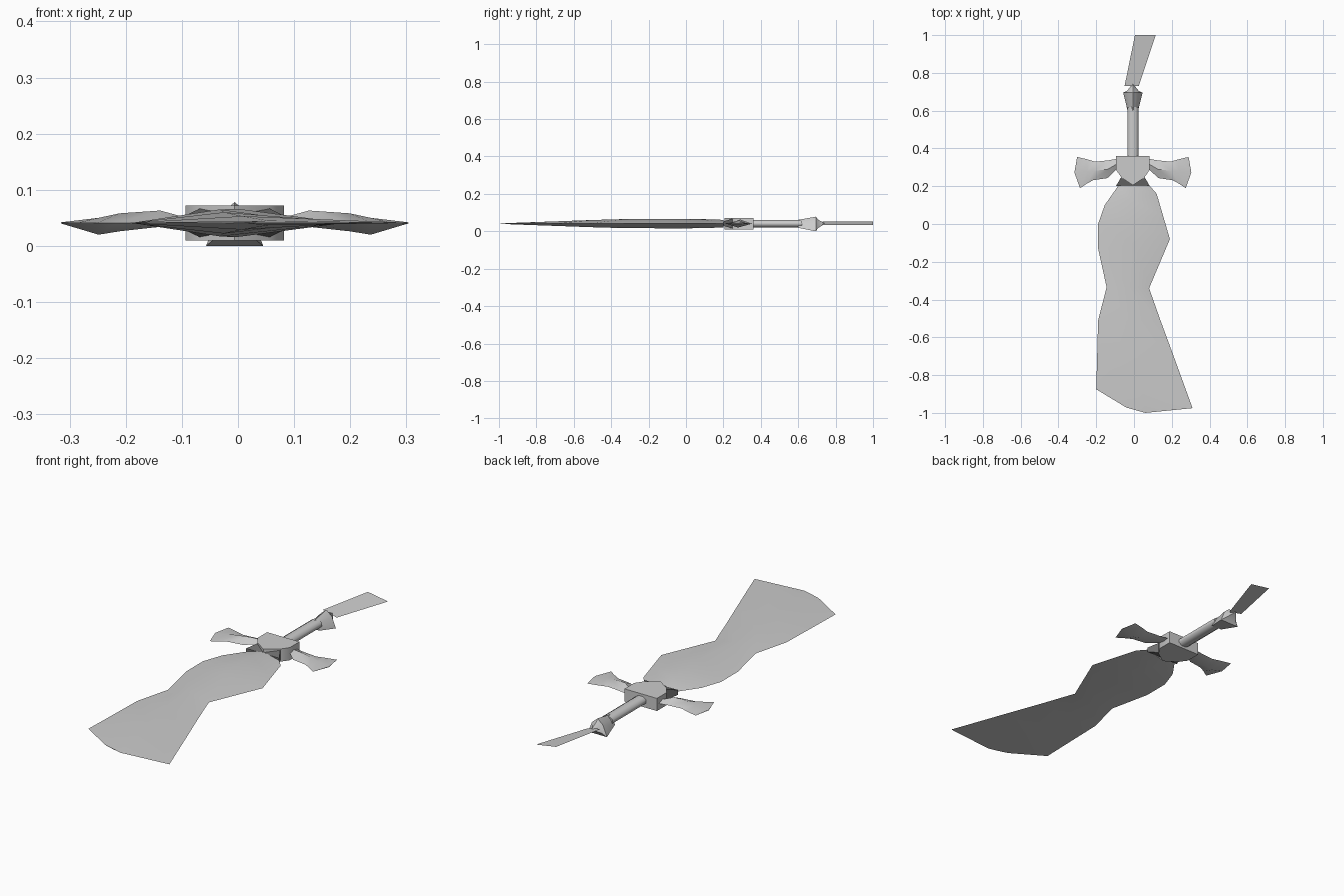
import bpy, bmesh, math

if "Cube" in bpy.data.objects:
    bpy.data.objects.remove(bpy.data.objects["Cube"])

CX, CZ = -0.006, 0.041    # axis of the hilt


def material(name, value):
    m = bpy.data.materials.new(name)
    m.use_nodes = True
    col = (value, value, value, 1)
    m.diffuse_color = col
    m.node_tree.nodes["Principled BSDF"].inputs["Base Color"].default_value = col
    return m


STEEL = material("light grey", 0.6)
SHADE = material("dark grey", 0.16)


def finish(name, bm, mat=STEEL, angle=40):
    bmesh.ops.remove_doubles(bm, verts=bm.verts, dist=0.0002)
    bmesh.ops.recalc_face_normals(bm, faces=bm.faces)
    mesh = bpy.data.meshes.new(name)
    bm.to_mesh(mesh)
    bm.free()
    mesh.materials.append(mat)
    ob = bpy.data.objects.new(name, mesh)
    bpy.context.collection.objects.link(ob)
    bpy.ops.object.select_all(action='DESELECT')
    ob.select_set(True)
    bpy.context.view_layer.objects.active = ob
    bpy.ops.object.shade_smooth_by_angle(angle=math.radians(angle))
    return ob


def loft(name, rings, mat=STEEL, angle=40):
    """Skin a list of equal-length point rings and cap both ends."""
    bm = bmesh.new()
    vs = [[bm.verts.new(p) for p in ring] for ring in rings]
    n = len(rings[0])
    for a, b in zip(vs, vs[1:]):
        for i in range(n):
            j = (i + 1) % n
            bm.faces.new((a[i], a[j], b[j], b[i]))
    bm.faces.new(vs[0])
    bm.faces.new(vs[-1])
    return finish(name, bm, mat, angle)


def ridged(a, b, top, bottom, shift=0):
    """Diamond section between two sharp edge points."""
    mx, my = (a[0] + b[0]) / 2 + shift, (a[1] + b[1]) / 2
    return [(*a, CZ), (mx, my, top), (*b, CZ), (mx, my, bottom)]


# Blade: left edge, right edge, half thickness along its length
blade = [((-.085, .20), (.085, .20), .020), ((-.155, .10), (.12, .16), .023),
         ((-.19, 0), (.155, .04), .025), ((-.19, -.13), (.19, -.08), .025),
         ((-.145, -.335), (.08, -.34), .024), ((-.19, -.51), (.14, -.51), .019),
         ((-.195, -.70), (.21, -.70), .012), ((-.20, -.875), (.31, -.975), .004),
         ((-.04, -.972), (.06, -1), .001)]
loft("blade", [ridged(a, b, CZ + h, CZ - h) for a, b, h in blade])

# Guard wings: back edge, front edge, top ridge, bottom ridge, ridge shift
wing = [((.085, .345), (.085, .29), .050, .037, 0),
        ((.13, .337), (.135, .243), .063, .034, 0),
        ((.20, .33), (.21, .232), .058, .026, 0),
        ((.24, .342), (.245, .213), .050, .020, 0),
        ((.295, .355), (.28, .19), .042, .040, .022)]
for side, label in ((1, "left"), (-1, "right")):
    loft(label + "_guard_wing",
         [ridged((CX + side * a[0], a[1]), (CX + side * b[0], b[1]), t, d, side * s)
          for a, b, t, d, s in wing])

# Shield-shaped centre of the guard
shield = [(-.088, .36), (.088, .36), (.088, .285), (.06, .245),
          (0, .205), (-.06, .245), (-.088, .285)]
loft("guard_centre", [[(CX + x, y, z) for x, y in shield] for z in (.01, .072)])

# Flared collar where the blade enters the guard
loft("blade_collar",
     [[(CX + sx * w, y, CZ + sz * h) for sx, sz in ((-1, -1), (1, -1), (1, 1), (-1, 1))]
      for y, w, h in ((.26, .055, .029), (.2, .09, .012))], SHADE)

# Grip
loft("grip", [[(CX + .032 * math.cos(t), y, CZ + .021 * math.sin(t))
               for t in (math.tau * (i + .5) / 8 for i in range(8))]
              for y in (.34, .62)], angle=60)

# Pommel: flaring peaked section closing to a point
peak = [(0, .037), (.03, .012), (.051, -.041), (-.051, -.041), (-.03, .012)]
loft("pommel", [[(CX + x * s, y, CZ + z * s) for x, z in peak]
                for y, s in ((.60, .55), (.695, 1), (.705, .6), (.74, .06))], angle=30)

# Flat streamer behind the pommel
bm = bmesh.new()
bm.faces.new([bm.verts.new(p) for p in (
    (-.05, .73, .052), (.025, .73, .034), (.115, 1, .034), (.005, 1, .052))])
finish("streamer", bm)
